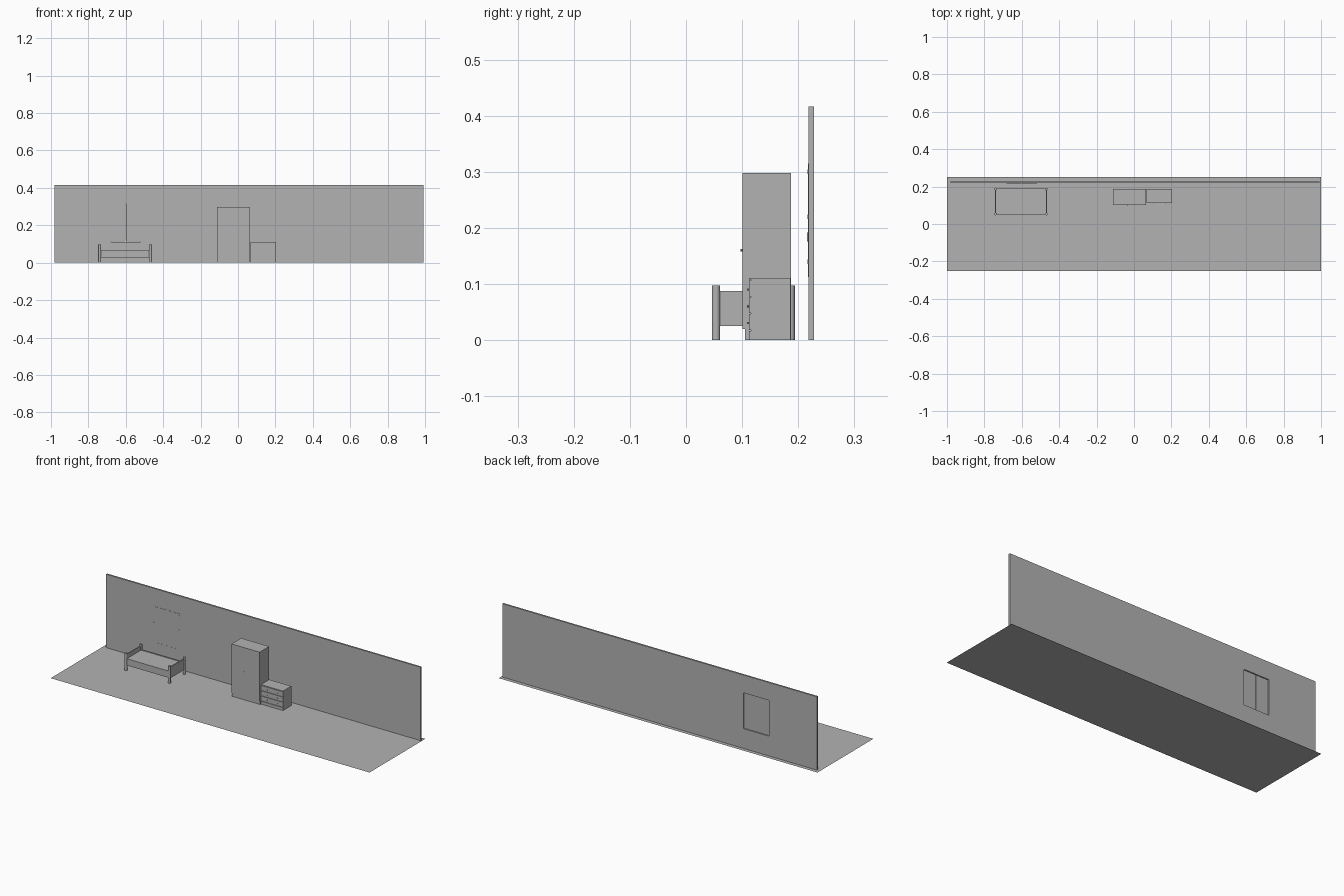
import bpy, math

cube = bpy.data.objects.get("Cube")
if cube:
    bpy.data.objects.remove(cube, do_unlink=True)

grey = bpy.data.materials.new("plain grey")
grey.use_nodes = True
grey.diffuse_color = (0.45, 0.45, 0.45, 1)
grey.node_tree.nodes["Principled BSDF"].inputs["Base Color"].default_value = grey.diffuse_color


def finish(name):
    obj = bpy.context.object
    obj.name = name
    obj.data.materials.append(grey)
    return obj


def box(name, x, y, z):
    """Box from (low, high) pairs on each axis."""
    spans = (x, y, z)
    bpy.ops.mesh.primitive_cube_add(size=1, location=[(a + b) / 2 for a, b in spans])
    obj = finish(name)
    obj.scale = [b - a for a, b in spans]
    bpy.ops.object.transform_apply(location=False, rotation=False, scale=True)
    return obj


def cylinder(name, centre, radius, depth, sides=16, facing_front=False):
    tilt = math.pi / 2 if facing_front else 0
    bpy.ops.mesh.primitive_cylinder_add(vertices=sides, radius=radius, depth=depth,
                                        location=centre, rotation=(tilt, 0, 0))
    obj = finish(name)
    bpy.ops.object.shade_smooth_by_angle()
    return obj


def knob(name, x, y, z):
    cylinder(name, (x, y, z), 0.002, 0.004, 10, True)


# Floor
bpy.ops.mesh.primitive_plane_add(size=1)
floor = finish("floor")
floor.scale = (2, 0.5, 1)
bpy.ops.object.transform_apply(location=False, rotation=False, scale=True)

# Back wall with a window opening
wall = box("wall", (-0.98, 0.993), (0.218, 0.228), (0, 0.416))
win_x, win_z = (-0.68, -0.52), (0.112, 0.315)
cutter = box("window_cutter", win_x, (0.2, 0.25), win_z)
cut = wall.modifiers.new("window opening", "BOOLEAN")
cut.operation = "DIFFERENCE"
cut.solver = "EXACT"
cut.object = cutter
bpy.context.view_layer.objects.active = wall
bpy.ops.object.modifier_apply(modifier=cut.name)
bpy.data.objects.remove(cutter, do_unlink=True)

# Window: two sashes, hinges and a handle
mid = sum(win_x) / 2
box("window_sash_right", (win_x[0] + 0.0005, mid - 0.0005), (0.2178, 0.222), (0.1125, 0.3145))
box("window_sash_left", (mid + 0.0005, win_x[1] - 0.0005), (0.2178, 0.222), (0.1125, 0.3145))
for x in win_x:
    for z in (0.14, 0.22, 0.30):
        cylinder("window_hinge", (x, 0.2178, z), 0.0014, 0.008, 10)
box("window_handle", (-0.608, -0.604), (0.2155, 0.218), (0.176, 0.192))

# Bed: four round posts, end boards, side rails and mattress
post_x, post_y = (-0.740, -0.468), (0.0535, 0.1865)
for x in post_x:
    for y in post_y:
        cylinder("bed_post", (x, y, 0.0485), 0.0075, 0.097)
    box("bed_end_board", (x - 0.003, x + 0.003), post_y, (0.025, 0.088))
for y in post_y:
    box("bed_side_rail", post_x, (y - 0.003, y + 0.003), (0.029, 0.067))
box("mattress", (-0.737, -0.471), (0.0565, 0.1835), (0.032, 0.064))

# Wardrobe with its door and knob
box("wardrobe_body", (-0.111, 0.065), (0.105, 0.187), (0, 0.298))
box("wardrobe_door", (-0.111, 0.065), (0.101, 0.105), (0.02, 0.298))
knob("wardrobe_knob", -0.033, 0.0995, 0.16)

# Chest of three drawers
chest_x = (0.066, 0.204)
box("chest_body", chest_x, (0.1155, 0.186), (0, 0.1105))
box("chest_top", chest_x, (0.112, 0.1155), (0.108, 0.1105))
box("chest_plinth", chest_x, (0.112, 0.1155), (0, 0.0165))
for i in range(3):
    low = 0.0185 + i * 0.0298
    box("drawer_front", (0.067, 0.203), (0.112, 0.1155), (low, low + 0.0278))
    for x in (0.105, 0.170):
        knob("drawer_knob", x, 0.1105, low + 0.012)
